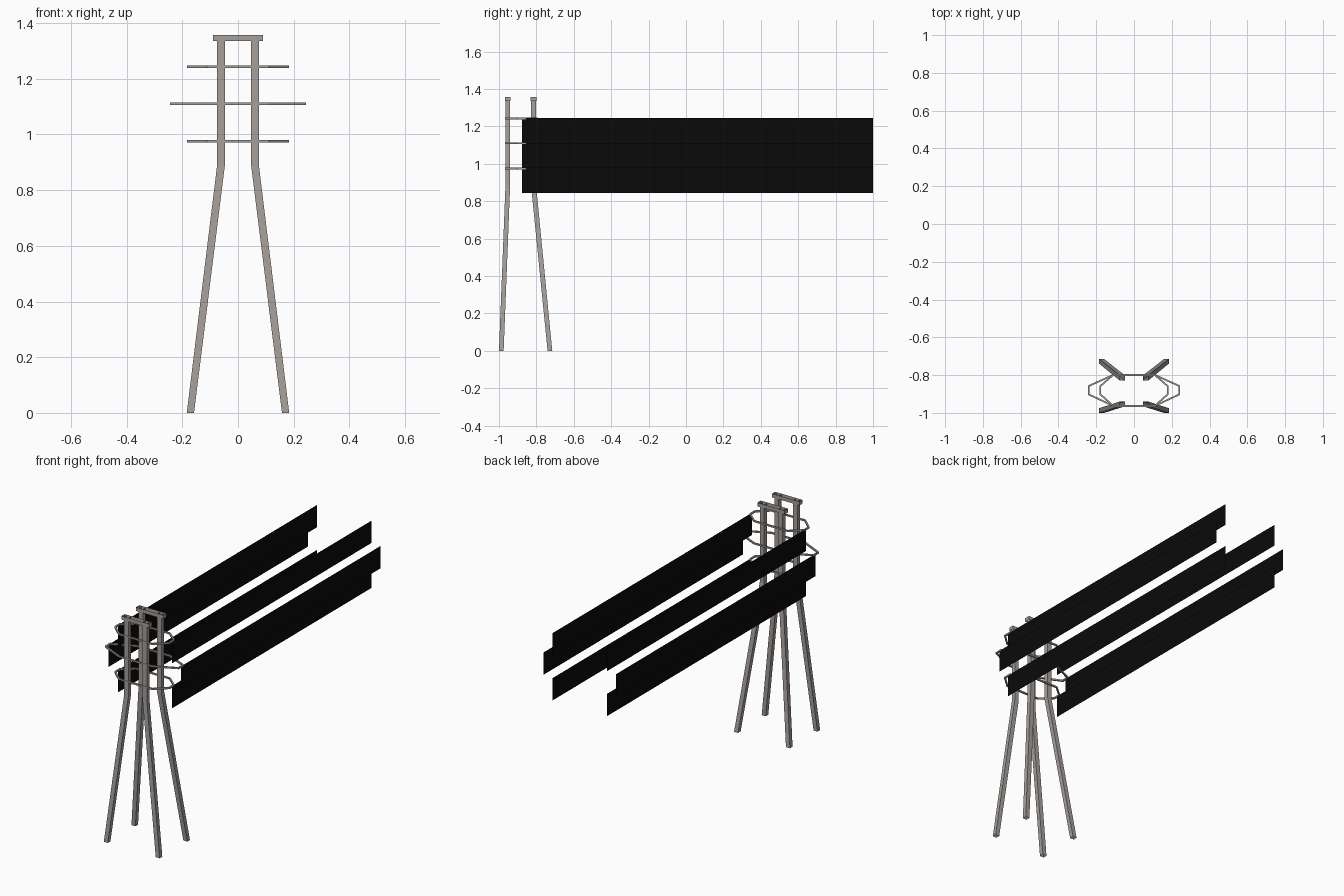
import bpy, bmesh
from mathutils import Vector

if "Cube" in bpy.data.objects:
    bpy.data.objects.remove(bpy.data.objects["Cube"])


def material(name, rgb):
    m = bpy.data.materials.new(name)
    m.diffuse_color = (*rgb, 1)
    m.use_nodes = True
    m.node_tree.nodes["Principled BSDF"].inputs["Base Color"].default_value = m.diffuse_color
    return m


STEEL = material("weathered_steel", (0.38, 0.35, 0.33))
BLACK = material("cable_black", (0.003, 0.003, 0.003))


def finish(bm, name, mat, fix_normals=True):
    if fix_normals:
        bmesh.ops.recalc_face_normals(bm, faces=bm.faces)
    me = bpy.data.meshes.new(name)
    bm.to_mesh(me)
    bm.free()
    me.materials.append(mat)
    ob = bpy.data.objects.new(name, me)
    bpy.context.collection.objects.link(ob)
    return ob


def loft(bm, sections, closed=False):
    """Join a series of four-point sections with side walls."""
    rows = [[bm.verts.new(p) for p in s] for s in sections]
    pairs = list(zip(rows, rows[1:]))
    if closed:
        pairs.append((rows[-1], rows[0]))
    for a, b in pairs:
        for i in range(4):
            j = (i + 1) % 4
            bm.faces.new((a[i], a[j], b[j], b[i]))


def rect(x0, x1, y0, y1, z):
    return [(x0, y0, z), (x1, y0, z), (x1, y1, z), (x0, y1, z)]


# Four bent legs: (foot y range, top y range) for front and back
for side, s in (("left", -1), ("right", 1)):
    for end, foot, top in (("front", (-1.0, -0.975), (-0.965, -0.940)),
                           ("back", (-0.740, -0.715), (-0.829, -0.802))):
        bm = bmesh.new()
        loft(bm, [rect(s * 0.158, s * 0.184, *foot, 0.0),
                  rect(s * 0.047, s * 0.075, *top, 0.89),
                  rect(s * 0.047, s * 0.075, *top, 1.355)])
        finish(bm, f"{end}_{side}_leg", STEEL)

# Open-topped bars joining the leg tops
for end, y0, y1 in (("front", -0.968, -0.939), ("back", -0.832, -0.800)):
    bm = bmesh.new()
    loft(bm, [rect(-0.09, 0.09, y0, y1, 1.336), rect(-0.09, 0.09, y0, y1, 1.358)])
    finish(bm, f"{end}_top_bar", STEEL)

# Eight-sided hoops that carry the cables
LEVELS = (("upper", 1.243, 0.178), ("middle", 1.110, 0.24), ("lower", 0.975, 0.178))
YC, T = -0.880, 0.0045
for name, z, tip in LEVELS:
    half = [(0.11, -0.963), (tip, YC - 0.022), (tip, YC + 0.022), (0.11, -0.799)]
    path = half + [(-x, y) for x, y in reversed(half)]
    sections = []
    for i, p in enumerate(path):
        p = Vector(p)
        d0 = (p - Vector(path[i - 1])).normalized()
        d1 = (Vector(path[(i + 1) % 8]) - p).normalized()
        n0, n1 = Vector((d0.y, -d0.x)), Vector((d1.y, -d1.x))
        m = (n0 + n1).normalized()
        off = m * (T / m.dot(n0))
        a, b = p + off, p - off
        sections.append([(a.x, a.y, z - T), (a.x, a.y, z + T),
                         (b.x, b.y, z + T), (b.x, b.y, z - T)])
    bm = bmesh.new()
    loft(bm, sections, closed=True)
    finish(bm, f"{name}_hoop", STEEL)

# Flat cable sheets hanging from the hoop tips
for name, z, tip in LEVELS:
    for side, s in (("left", -1), ("right", 1)):
        x = s * tip
        bm = bmesh.new()
        v = [bm.verts.new(p) for p in ((x, -0.877, z - 0.131), (x, 1.0, z - 0.131),
                                       (x, 1.0, z + 0.002), (x, -0.877, z + 0.002))]
        bm.faces.new(v if s > 0 else v[::-1])
        finish(bm, f"{name}_{side}_cable_sheet", BLACK, False)
